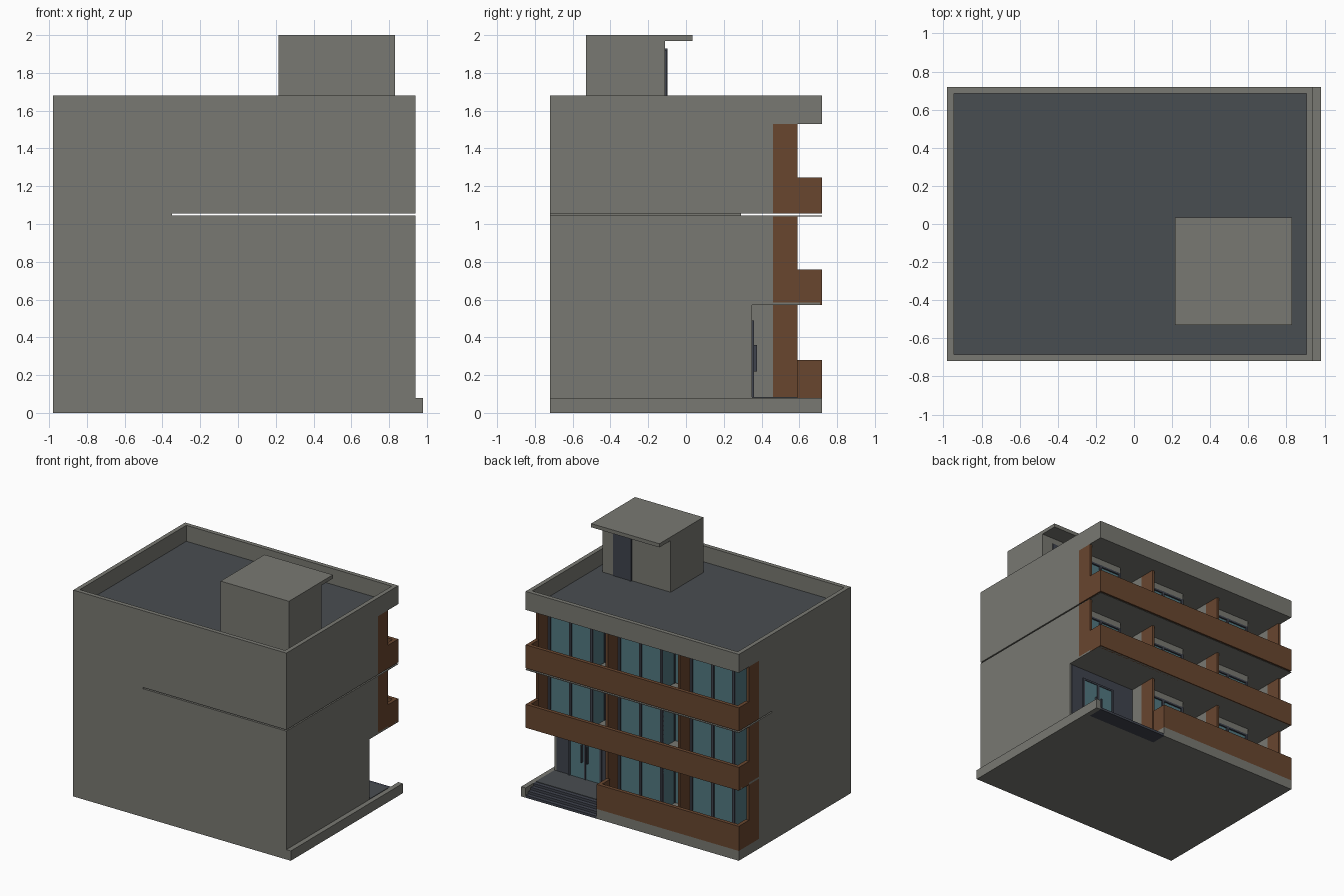
import bpy
import bmesh

if "Cube" in bpy.data.objects:
    bpy.data.objects.remove(bpy.data.objects["Cube"])


def material(name, rgb):
    m = bpy.data.materials.new(name)
    m.diffuse_color = (*rgb, 1)
    m.use_nodes = True
    m.node_tree.nodes["Principled BSDF"].inputs["Base Color"].default_value = m.diffuse_color
    return m


GREY = material("grey_render", (0.19, 0.19, 0.168))
BROWN = material("brown_cladding", (0.14, 0.061, 0.028))
GLASS = material("teal_glass", (0.085, 0.19, 0.22))
DARK = material("dark_frame", (0.05, 0.056, 0.075))
ROOF = material("slate_roof", (0.066, 0.075, 0.083))


def build(name, boxes, mat):
    """One object made of axis-aligned boxes (x0, x1, y0, y1, z0, z1)."""
    bm = bmesh.new()
    for x0, x1, y0, y1, z0, z1 in boxes:
        vs = bmesh.ops.create_cube(bm, size=1)["verts"]
        for v in vs:
            v.co.x = x1 if v.co.x > 0 else x0
            v.co.y = y1 if v.co.y > 0 else y0
            v.co.z = z1 if v.co.z > 0 else z0
    mesh = bpy.data.meshes.new(name)
    bm.to_mesh(mesh)
    bm.free()
    mesh.materials.append(mat)
    ob = bpy.data.objects.new(name, mesh)
    bpy.context.collection.objects.link(ob)
    return ob


L, R, F, B = -0.98, 0.94, -0.72, 0.72      # building outline
WALL, WIN, FIN = 0.29, 0.46, 0.59          # facade depths
FLOORS = [(0.08, 0.57), (0.585, 1.04), (1.055, 1.53)]
RAIL_TOPS = [0.28, 0.76, 1.245]
FINS = [0.94, 0.31, -0.34, -0.96]          # right edge of each fin
T = 0.02
ENT = 0.30                                 # inner side of the entrance

# Base with entrance steps cut into its back edge
build("base", [(L, 0.98, F, FIN, 0, 0.08),
               (L, ENT, FIN, B, 0, 0.08),
               (R, 0.98, FIN, B, 0, 0.08)], GREY)
build("entrance_steps", [(ENT, R, FIN, FIN + 0.0325 * (4 - i), 0.02 * i, 0.02 * (i + 1))
                         for i in range(4)], DARK)
build("entrance_landing", [(ENT, R, 0.35, FIN, 0.08, 0.084)], ROOF)

# Main body, with the thin shadow gap between the storeys
build("body", [(L, -0.35, F, WALL, 0.08, 1.53),
               (-0.35, R, F, WALL, 0.08, 1.045),
               (-0.35, R, F, WALL, 1.055, 1.53)], GREY)

# Floor slabs over the balconies
build("balcony_slabs", [(L, R, WALL, B - 0.01, 0.57, 0.585),
                        (L, R, WALL, B, 1.04, 1.045),
                        (L, R, WALL, B, 1.53, 1.545)], GREY)

# Facade, floor by floor
rails, fins, partitions, headers, glass, frames = [], [], [], [], [], []
for f, (z0, z1) in enumerate(FLOORS):
    right = ENT if f == 0 else R
    rz = (0.08, 0.57, 1.055)[f]
    rails += [(L, right, B - 0.03, B, rz, RAIL_TOPS[f]),
              (L, L + 0.03, FIN, B - 0.03, rz, RAIL_TOPS[f]),
              (right - 0.03, right, FIN, B - 0.03, rz, RAIL_TOPS[f])]
    for i, x in enumerate(FINS):
        if f == 0 and i == 0:
            continue
        fins.append((x - T, x, WIN, FIN, z0, z1))
        partitions.append((x - T, x, WALL, WIN, z0, z1))
    for i in range(3):
        if f == 0 and i == 0:
            continue
        a, b = FINS[i] - T, FINS[i + 1]    # bay, right to left
        c = a - 0.40                       # corner of the glazed box
        top = z1 - 0.05
        headers += [(c, a, WALL, WIN, top, z1), (b, c, WALL, WALL + 0.02, top, z1)]
        glass += [(c, a, WALL, WIN - 0.01, z0, top),
                  (b, c, WALL, WALL + 0.008, z0, top)]
        m = (a + c) / 2
        for x in (a - T, m - T / 2, c):
            frames.append((x, x + T, WIN - 0.02, WIN + 0.003, z0, top))
        frames += [(c - 0.003, c + T, WALL, WALL + T, z0, top),
                   (c, a, WIN - 0.02, WIN + 0.002, top - 0.015, top),
                   (c, a, WIN - 0.02, WIN + 0.002, z0, z0 + 0.02),
                   (b, b + T, WALL, WALL + 0.014, z0, top)]
build("balcony_parapets", rails, BROWN)
build("facade_fins", fins, BROWN)
build("bay_partitions", partitions, GREY)
build("window_headers", headers, GREY)
build("window_glass", glass, GLASS)
build("window_frames", frames, DARK)

# Entrance: dark wall, glazed double door, handles, grey outer wall end
build("entrance_wall", [(ENT, R - T, WALL, 0.35, 0.08, 0.57)], DARK)
build("entrance_wall_end", [(R - T, R, WALL, 0.349, 0.08, 0.57)], GREY)
build("entrance_glass", [(0.52, 0.80, 0.345, 0.354, 0.084, 0.48)], GLASS)
build("entrance_frame", [(x, x + 0.016, 0.345, 0.36, 0.084, 0.49) for x in (0.51, 0.652, 0.794)]
      + [(0.51, 0.81, 0.345, 0.36, 0.475, 0.49)], DARK)
build("door_handles", [(x, x + 0.01, 0.354, 0.375, 0.22, 0.36) for x in (0.63, 0.68)], DARK)

# Roof: slate deck inside a grey parapet
build("roof_deck", [(L + 0.03, R - 0.03, F + 0.03, B - 0.03, 1.535, 1.55)], ROOF)
P0, P1 = 1.53, 1.68
build("roof_parapet", [(L, L + 0.035, F, B, P0, P1),
                       (R - 0.035, R, F, B, P0, P1),
                       (L + 0.035, R - 0.035, F, F + 0.035, P0, P1),
                       (L + 0.035, R - 0.035, B - 0.035, B, P0, P1)], GREY)

# Stair house on the roof
build("stair_house", [(0.215, 0.83, -0.53, -0.11, 1.55, 1.97)], GREY)
build("stair_house_roof", [(0.215, 0.83, -0.53, 0.035, 1.97, 2.0)], GREY)
build("roof_door", [(0.58, 0.73, -0.112, -0.103, 1.55, 1.92)], DARK)
build("roof_door_jamb", [(0.565, 0.58, -0.112, -0.097, 1.55, 1.93)], DARK)
